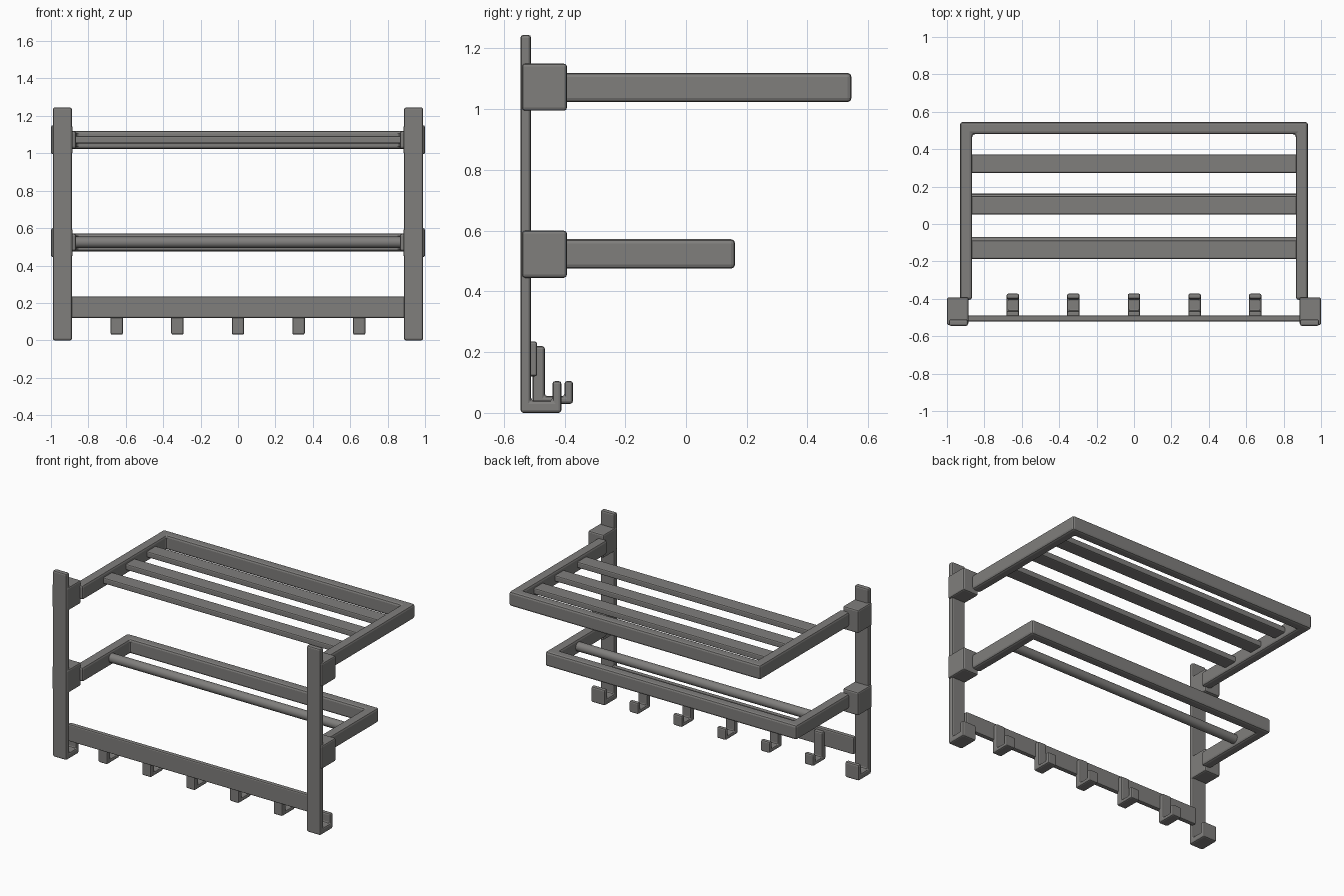
import bpy, bmesh, math
from mathutils import Vector

if "Cube" in bpy.data.objects:
    bpy.data.objects.remove(bpy.data.objects["Cube"])

grey = bpy.data.materials.new("warm_grey_metal")
grey.diffuse_color = (0.215, 0.21, 0.203, 1)
grey.use_nodes = True
grey.node_tree.nodes["Principled BSDF"].inputs["Base Color"].default_value = grey.diffuse_color


def prism(name, pts, axis, lo, hi, bevel=0.0, segs=2):
    """Extrude a closed 2D profile along an axis, then soften its edges."""
    place = {"x": lambda p, h: (h, p[0], p[1]),
             "z": lambda p, h: (p[0], p[1], h)}[axis]
    bm = bmesh.new()
    face = bm.faces.new([bm.verts.new(place(p, lo)) for p in pts])
    ext = bmesh.ops.extrude_face_region(bm, geom=[face])
    moved = [v for v in ext["geom"] if isinstance(v, bmesh.types.BMVert)]
    step = Vector(place((0, 0), hi - lo))
    bmesh.ops.translate(bm, verts=moved, vec=step)
    bmesh.ops.recalc_face_normals(bm, faces=bm.faces)
    me = bpy.data.meshes.new(name)
    bm.to_mesh(me)
    bm.free()
    me.materials.append(grey)
    ob = bpy.data.objects.new(name, me)
    bpy.context.collection.objects.link(ob)
    if bevel:
        mod = ob.modifiers.new("bevel", "BEVEL")
        mod.width = bevel
        mod.segments = segs
        mod.limit_method = "ANGLE"
    return ob


def box(name, x, y, z, bevel=0.0):
    pts = [(y[0], z[0]), (y[1], z[0]), (y[1], z[1]), (y[0], z[1])]
    return prism(name, pts, "x", x[0], x[1], bevel)


def span(side, a, b):
    return tuple(sorted((side * a, side * b)))


# Uprights, each ending in a hook at the foot, and their clamp blocks
upright = [(-0.545, 1.245), (-0.51, 1.245), (-0.51, 0.04), (-0.44, 0.04),
           (-0.44, 0.105), (-0.41, 0.105), (-0.41, 0.0), (-0.545, 0.0)]
for side, label in ((-1, "left"), (1, "right")):
    prism(label + "_upright", upright, "x", *span(side, 0.888, 0.99), 0.01)
    for level, z in (("upper", 0.995), ("lower", 0.445)):
        box(f"{label}_{level}_bracket", span(side, 0.885, 1.0),
            (-0.54, -0.392), (z, z + 0.155), 0.01)


# U-shaped shelf frames
def shelf_frame(name, y_end, z0, z1):
    o, i, s, t = 0.93, 0.865, -0.405, 0.065
    pts = [(-o, s), (-o, y_end), (o, y_end), (o, s),
           (i, s), (i, y_end - t), (-i, y_end - t), (-i, s)]
    prism(name, pts, "z", z0, z1, 0.014)


shelf_frame("upper_shelf_frame", 0.545, 1.023, 1.12)
shelf_frame("lower_shelf_frame", 0.162, 0.475, 0.572)

# Slats of the upper shelf
for n, y in enumerate((-0.138, 0.1, 0.322)):
    box(f"shelf_slat_{n + 1}", (-0.875, 0.875), (y - 0.049, y + 0.049),
        (1.052, 1.092), 0.008)

# Round towel rod of the lower shelf
rod = [(-0.1 + 0.03 * math.cos(a), 0.524 + 0.03 * math.sin(a))
       for a in (k * math.tau / 24 for k in range(24))]
towel_rod = prism("towel_rod", rod, "x", -0.875, 0.875)
bpy.context.view_layer.objects.active = towel_rod
towel_rod.select_set(True)
bpy.ops.object.shade_smooth_by_angle(angle=math.radians(30))

# Hook rail with five hooks
box("hook_rail", (-0.895, 0.895), (-0.522, -0.49), (0.12, 0.235), 0.008)
hook = [(-0.505, 0.22), (-0.465, 0.22), (-0.465, 0.055), (-0.4, 0.055),
        (-0.4, 0.105), (-0.372, 0.105), (-0.372, 0.03), (-0.505, 0.03)]
for n in range(5):
    x = (n - 2) * 0.324
    prism(f"hook_{n + 1}", hook, "x", x - 0.033, x + 0.033, 0.009)
